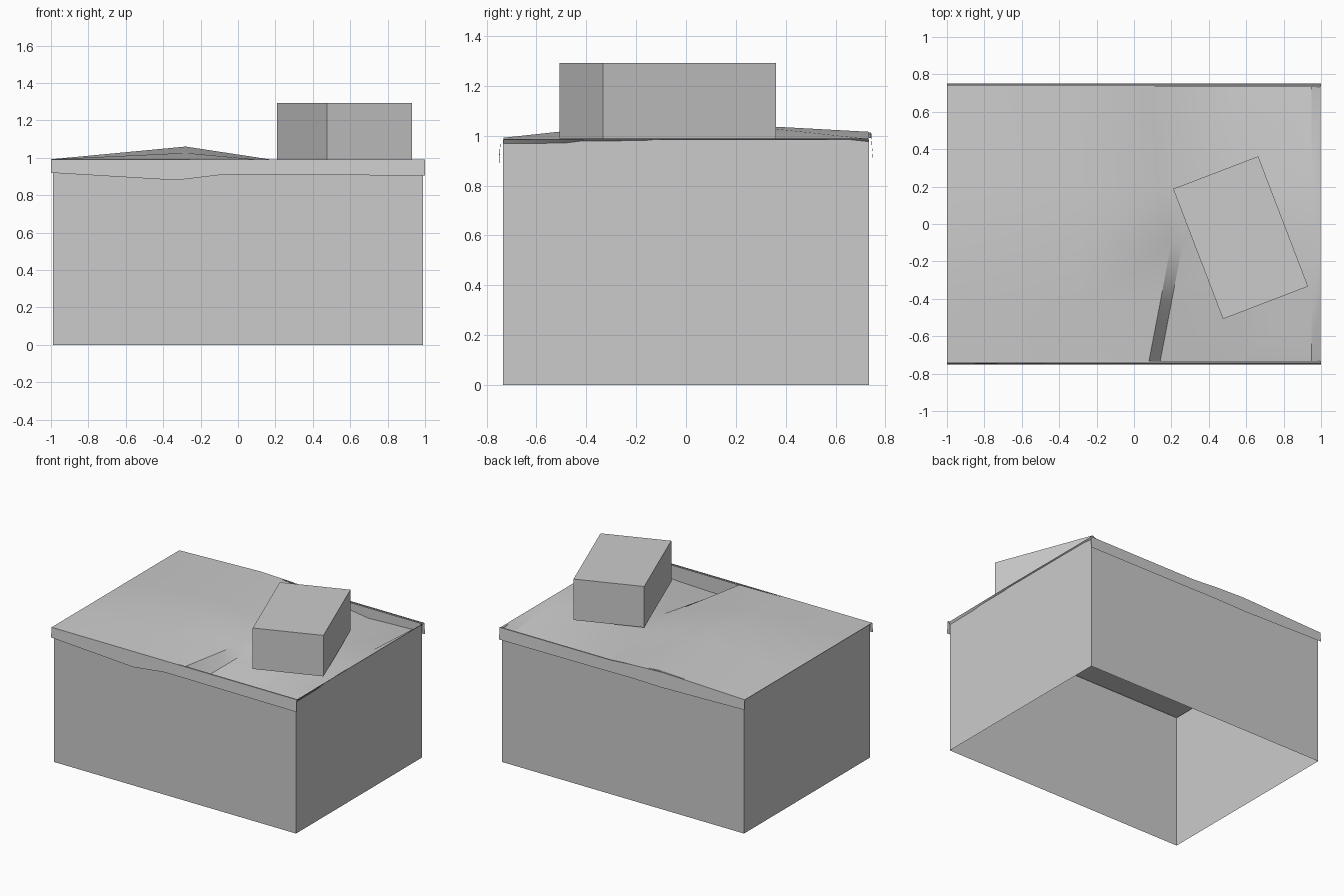
import bpy, bmesh
from mathutils import Matrix

if "Cube" in bpy.data.objects:
    bpy.data.objects.remove(bpy.data.objects["Cube"])


def finish(name, bm):
    me = bpy.data.meshes.new(name)
    bm.to_mesh(me)
    bm.free()
    ob = bpy.data.objects.new(name, me)
    bpy.context.collection.objects.link(ob)
    return ob


def open_box(name, size, centre, turn=0.0, drop_top=False):
    """Sheet box with no floor, optionally with no top."""
    bm = bmesh.new()
    bmesh.ops.create_cube(bm, size=1)
    gone = [f for f in bm.faces if f.normal.z < -0.5 or (drop_top and f.normal.z > 0.5)]
    bmesh.ops.delete(bm, geom=gone, context='FACES')
    bmesh.ops.transform(bm, verts=bm.verts, matrix=Matrix.Translation(centre)
                        @ Matrix.Rotation(turn, 4, 'Z') @ Matrix.Diagonal((*size, 1)))
    return finish(name, bm)


def sheet(name, rows):
    """Join equal-length rows of points into a smooth sheet of quads."""
    bm = bmesh.new()
    grid = [[bm.verts.new(p) for p in row] for row in rows]
    for a, b in zip(grid, grid[1:]):
        for i in range(len(a) - 1):
            bm.faces.new((a[i], a[i + 1], b[i + 1], b[i]))
    ob = finish(name, bm)
    bpy.context.view_layer.objects.active = ob
    ob.select_set(True)
    bpy.ops.object.shade_smooth_by_angle(angle=0.5)
    ob.select_set(False)
    return ob


# Walls of the hut, open below
open_box("walls", (1.976, 1.47, 0.985), (0, 0, 0.4925), drop_top=True)

# Roof: ridge on the left, hollows at front and back on the right.
# Each row gives y, ridge height, crease x, hollow heights and right edge height
rows = []
for y, ridge, crease, dip_a, dip_b, dip_c, edge in (
        (-0.733, 0.992, 0.08, 0.868, 0.88, 0.905, 0.985),
        (-0.42, 1.026, 0.14, 0.915, 0.93, 0.945, 0.988),
        (-0.1, 1.06, 0.2, 0.965, 0.975, 0.98, 0.99),
        (0.2, 1.045, 0.13, 0.978, 0.975, 0.982, 0.99),
        (0.733, 1.016, 0.1, 0.965, 0.91, 0.925, 0.99)):
    rows.append([(-1, y, 0.992), (-0.28, y, ridge), (crease, y, 0.987),
                 (crease + 0.06, y, dip_a), (0.55, y, dip_b), (0.95, y, dip_c),
                 (0.998, y, edge)])
sheet("roof", rows)

# Front and back hanging roof edges, with a narrow top fold
xs = (-1, -0.33, -0.08, 0.1, 1)
for name, s, tops, lows in (
        ("front_eave", -1, (0.992, 0.992, 0.992, 0.992, 0.992), (0.92, 0.88, 0.91, 0.91, 0.905)),
        ("back_eave", 1, (0.992, 1.014, 1.005, 0.992, 0.992), (0.92, 0.905, 0.91, 0.908, 0.905))):
    sheet(name, [[(x, s * y, z) for x, z in zip(xs, zs)]
                 for y, zs in ((0.733, tops), (0.743, tops), (0.75, lows))][::s])

# Roof vent box, turned on the roof
open_box("roof_vent", (0.487, 0.745, 0.302), (0.57, -0.073, 1.141), turn=0.366)
